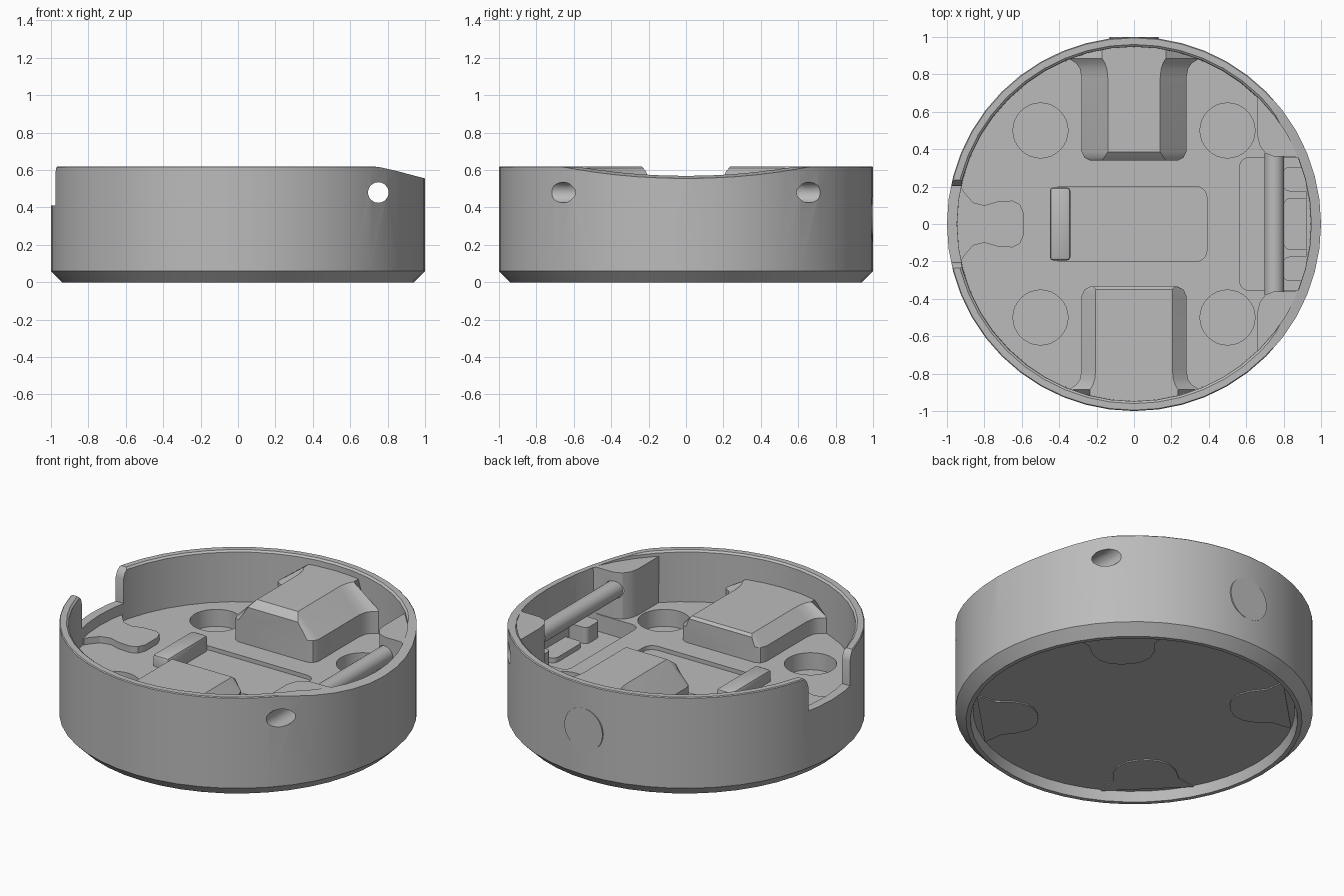
import bpy, bmesh, math
from mathutils import Matrix

if "Cube" in bpy.data.objects:
    bpy.data.objects.remove(bpy.data.objects["Cube"], do_unlink=True)

grey = bpy.data.materials.new("plain grey")
grey.use_nodes = True
COLOR = (0.50, 0.50, 0.50, 1)
grey.diffuse_color = COLOR
grey.node_tree.nodes["Principled BSDF"].inputs["Base Color"].default_value = COLOR
parts = []


def make(name, bm, keep=True):
    bmesh.ops.recalc_face_normals(bm, faces=bm.faces)
    if bm.calc_volume(signed=True) < 0:
        bmesh.ops.reverse_faces(bm, faces=bm.faces)
    me = bpy.data.meshes.new(name)
    bm.to_mesh(me)
    bm.free()
    me.materials.append(grey)
    ob = bpy.data.objects.new(name, me)
    bpy.context.scene.collection.objects.link(ob)
    if keep:
        parts.append(ob)
    else:
        ob.hide_render = True
    return ob


def prism(name, pts, z0, z1, keep=True, matrix=None):
    """Extrude a plan outline between two heights."""
    bm = bmesh.new()
    low = [bm.verts.new((x, y, z0)) for x, y in pts]
    high = [bm.verts.new((x, y, z1)) for x, y in pts]
    bm.faces.new(low[::-1])
    bm.faces.new(high)
    for i in range(len(pts)):
        j = (i + 1) % len(pts)
        bm.faces.new((low[i], low[j], high[j], high[i]))
    if matrix:
        bm.transform(matrix)
    return make(name, bm, keep)


def rounded(x0, x1, y0, y1, r, n=5):
    pts = []
    for cx, cy, a0 in ((x1 - r, y1 - r, 0), (x0 + r, y1 - r, 90),
                       (x0 + r, y0 + r, 180), (x1 - r, y0 + r, 270)):
        for i in range(n + 1):
            a = math.radians(a0 + 90 * i / n)
            pts.append((cx + r * math.cos(a), cy + r * math.sin(a)))
    return pts


def disc(cx, cy, r, n=32):
    return [(cx + r * math.cos(2 * math.pi * i / n), cy + r * math.sin(2 * math.pi * i / n))
            for i in range(n)]


def cut(ob, cutters):
    for c in cutters:
        m = ob.modifiers.new("cut", "BOOLEAN")
        m.operation, m.solver, m.object = "DIFFERENCE", "EXACT", c
    bpy.context.view_layer.update()
    dg = bpy.context.evaluated_depsgraph_get()
    me = bpy.data.meshes.new_from_object(ob.evaluated_get(dg))
    ob.modifiers.clear()
    ob.data = me


# Round housing: chamfered foot, recessed underside, inner floor and thin wall
FLOOR = 0.305
profile = [(0, 0.06), (0.90, 0.06), (0.915, 0), (0.94, 0), (1, 0.06), (1, 0.615), (0.995, 0.62),
           (0.96, 0.62), (0.948, 0.61), (0.945, FLOOR), (0, FLOOR)]
bm = bmesh.new()
vs = [bm.verts.new((0, r, z)) for r, z in profile]
es = [bm.edges.new((a, b)) for a, b in zip(vs, vs[1:])]
bmesh.ops.spin(bm, geom=vs + es, cent=(0, 0, 0), axis=(0, 0, 1), angle=2 * math.pi,
               steps=48, use_duplicate=False)
bmesh.ops.remove_doubles(bm, verts=bm.verts, dist=1e-4)
housing = make("housing", bm)

# Cutter along y: pin bore
along_y = Matrix.Rotation(math.radians(90), 4, "X")
bore = prism("bore_cutter", disc(0.75, 0.48, 0.055, 24), -1.2, 1.2, False, along_y)

# Cutter: sloped dip in the +x rim
slope = prism("slope_cutter", [(0.70, 0.622), (0.76, 0.615), (0.84, 0.597), (1.0, 0.555),
                               (1.1, 0.53), (1.1, 0.8), (0.70, 0.8)], -1.2, 1.2, False, along_y)

# Cutters: side notch, and the flared lips at its top
notch = prism("notch_cutter", [(-1.2, -0.203), (-0.8, -0.203), (-0.8, 0.203), (-1.2, 0.203)],
              0.41, 0.8, False)
flared = [(-0.20, 0.55), (0.20, 0.55), (0.213, 0.592), (0.245, 0.63), (-0.245, 0.63),
          (-0.213, 0.592)]
along_x = Matrix.Rotation(math.radians(90), 4, "Z") @ along_y
lips = prism("lip_cutter", flared, -1.2, -0.8, False, along_x)

# Cutters: four wells, centre tray, flap pocket
wells = [prism("well_cutter", disc(sx * 0.5, sy * 0.5, 0.147), 0.2, 0.5, False)
         for sx in (-1, 1) for sy in (-1, 1)]
tray = prism("tray_cutter", rounded(-0.45, 0.39, -0.2, 0.2, 0.06), FLOOR - 0.025, 0.5, False)
pocket = prism("pocket_cutter", rounded(0.565, 0.92, -0.355, 0.355, 0.05), 0.2, 0.40, False)
cutters = [bore, slope, notch, lips, tray, pocket] + wells
cut(housing, cutters)

# Lugs holding the pin
lug = [(0.66, 0.70), (0.66, 0.47), (0.672, 0.42), (0.70, 0.38), (0.75, 0.36), (0.86, 0.36),
       (0.905, 0.34), (0.82, 0.51), (0.75, 0.61)]
for s, side in ((1, "back"), (-1, "front")):
    ob = prism(side + "_pin_lug", [(x, s * y) for x, y in lug], 0.21, 0.59)
    cut(ob, [bore, slope])

# Hollow hinge pin
bm = bmesh.new()
bmesh.ops.create_cone(bm, cap_ends=False, segments=24, radius1=0.053, radius2=0.053, depth=0.76)
bm.transform(Matrix.Translation((0.75, 0, 0.48)) @ along_y)
make("hinge_pin", bm)

# Small ribs and pad in the flap pocket
for s, side in ((1, "back"), (-1, "front")):
    prism(side + "_pocket_rib", rounded(0.80, 0.95, s * 0.24 - 0.065, s * 0.24 + 0.065, 0.03),
          0.19, 0.30)
prism("pocket_pad", rounded(0.80, 0.96, -0.14, 0.14, 0.04), 0.19, 0.23)

# Raised bar at the end of the centre tray
bm = bmesh.new()
bmesh.ops.create_cube(bm, size=1, matrix=Matrix.Translation((-0.395, 0, 0.31))
                      @ Matrix.Diagonal((0.11, 0.39, 0.13, 1)))
bmesh.ops.bevel(bm, geom=bm.edges[:], offset=0.018, segments=2, affect="EDGES", profile=0.5)
make("tray_bar", bm)

# Tongue leading in from the notch
tongue = [(-0.95, 0.20), (-0.92, 0.19), (-0.90, 0.16), (-0.86, 0.115), (-0.80, 0.10),
          (-0.73, 0.12), (-0.65, 0.125), (-0.61, 0.105), (-0.59, 0.06)]
prism("notch_tongue", tongue + [(x, -y) for x, y in reversed(tongue)], 0.28, 0.345)


def block(name, sign, shoulder, stations):
    """Loft of chamfered sections: (y, half width, half top width, top height)."""
    bm = bmesh.new()
    rings = []
    for y, w, t, top in stations:
        sec = [(-w, 0.28), (-w, shoulder), (-t, top), (t, top), (w, shoulder), (w, 0.28)]
        rings.append([bm.verts.new((x, sign * y, z)) for x, z in sec])
    for a, b in zip(rings, rings[1:]):
        for i in range(6):
            j = (i + 1) % 6
            bm.faces.new((a[i], a[j], b[j], b[i]))
    bm.faces.new(rings[0])
    bm.faces.new(rings[-1])
    return make(name, bm)


def flare(top_w, top):
    return [(0.78, 0.28, top_w, top), (0.83, 0.29, top_w + 0.005, top),
            (0.86, 0.31, top_w + 0.015, top), (0.885, 0.35, top_w + 0.03, top),
            (0.955, 0.22, top_w + 0.03, top)]


# Two chamfered blocks flaring into the wall
block("back_block", 1, 0.44, [(0.34, 0.235, 0.17, 0.535), (0.355, 0.265, 0.16, 0.55),
                              (0.385, 0.28, 0.14, 0.575)] + flare(0.14, 0.575))
block("front_block", -1, 0.40, [(0.335, 0.235, 0.215, 0.455), (0.35, 0.265, 0.205, 0.47),
                                (0.385, 0.28, 0.205, 0.47)] + flare(0.205, 0.47))

# Thin round button plate on the back wall
prism("button_plate", disc(0, 0.34, 0.13), -1.0, -0.991, True, along_y)

# Four finger tabs on the underside lid
tab = [(0.86, 0.26), (0.82, 0.23), (0.76, 0.185), (0.67, 0.175), (0.60, 0.145), (0.555, 0.09),
       (0.54, 0.03)]
for k in range(4):
    prism("lid_tab_%d" % (k + 1), tab + [(x, -y) for x, y in reversed(tab)], 0.055, 0.062, True,
          Matrix.Rotation(math.radians(45 + 90 * k), 4, "Z"))
    parts[-1].location.z = -0.004

for c in cutters:
    bpy.data.objects.remove(c, do_unlink=True)

# Smooth the round surfaces, keep edges sharp
bpy.ops.object.select_all(action="DESELECT")
for ob in parts:
    ob.select_set(True)
bpy.context.view_layer.objects.active = housing
bpy.ops.object.shade_smooth_by_angle(angle=math.radians(30))
